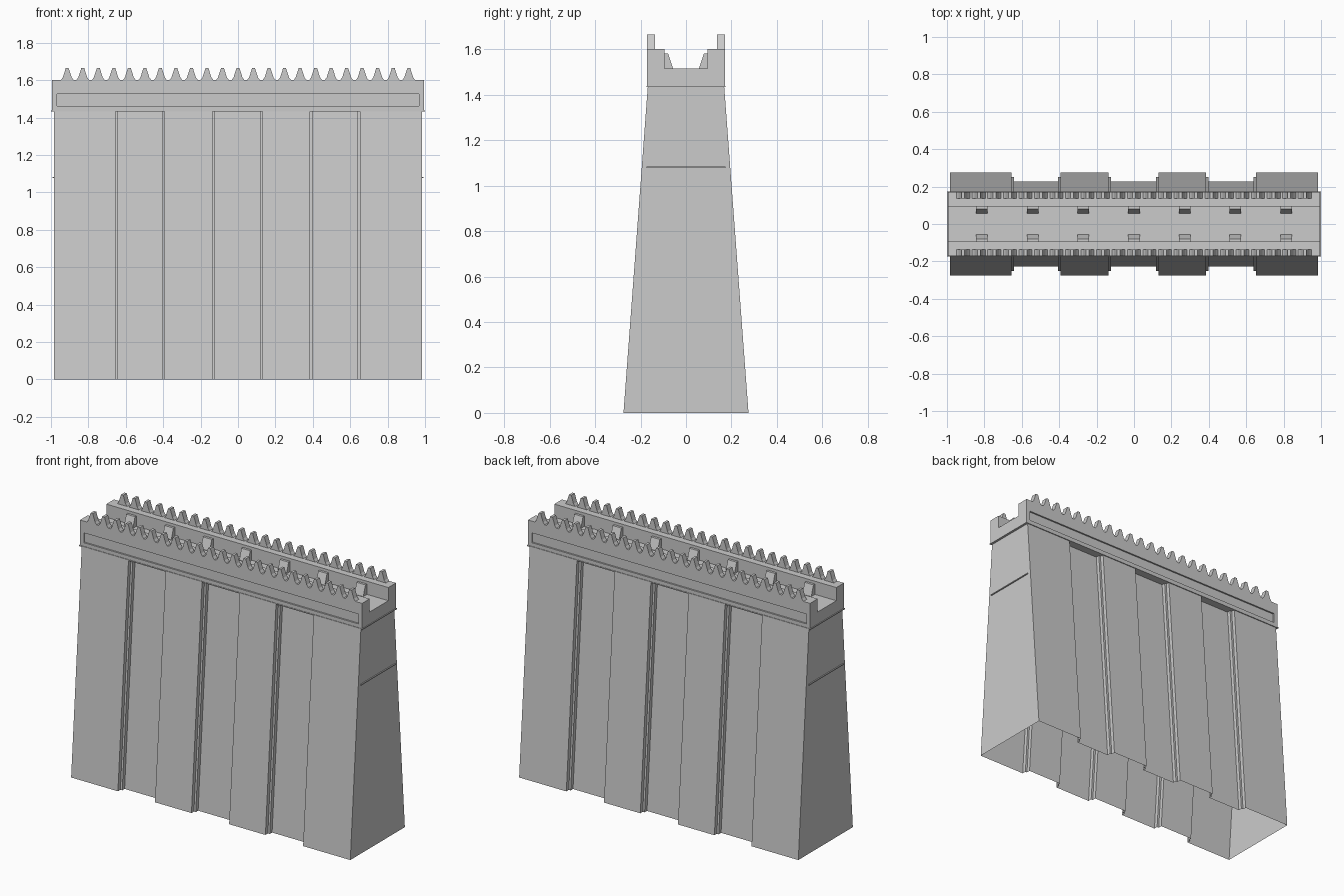
import bpy, bmesh

if "Cube" in bpy.data.objects:
    bpy.data.objects.remove(bpy.data.objects["Cube"])


def finish(bm, name):
    bmesh.ops.recalc_face_normals(bm, faces=bm.faces[:])
    me = bpy.data.meshes.new(name)
    bm.to_mesh(me)
    bm.free()
    ob = bpy.data.objects.new(name, me)
    bpy.context.collection.objects.link(ob)
    return ob


def prism(bm, a, b, caps=(True, True)):
    """Join two matching rings of points into a prism."""
    va, vb = [bm.verts.new(p) for p in a], [bm.verts.new(p) for p in b]
    n = len(a)
    for i in range(n):
        bm.faces.new((va[i], va[(i + 1) % n], vb[(i + 1) % n], vb[i]))
    if caps[0]:
        bm.faces.new(va)
    if caps[1]:
        bm.faces.new(vb)


def slab(bm, x0, x1, y0, y1, z0, z1):
    ring = [(x0, y0), (x1, y0), (x1, y1), (x0, y1)]
    prism(bm, [(x, y, z0) for x, y in ring], [(x, y, z1) for x, y in ring])


# Battered wall: plan with stepped recesses, narrowing upward, open underneath
END = 0.985
side = [(-END, 0.275)]
for x0, x1 in ((-0.655, -0.393), (-0.136, 0.13), (0.386, 0.652)):
    side += [(x0, 0.275), (x0, 0.25), (x0 + 0.013, 0.25), (x0 + 0.013, 0.226),
             (x1 - 0.013, 0.226), (x1 - 0.013, 0.25), (x1, 0.25), (x1, 0.275)]
side.append((END, 0.275))
plan = side + [(x, -y) for x, y in reversed(side)]
TOP, LEAN = 1.436, 0.107
bm = bmesh.new()
prism(bm, [(x, y, 0) for x, y in plan],
      [(x, y - LEAN if y > 0 else y + LEAN, TOP) for x, y in plan], (False, True))
finish(bm, "wall_body")

# Parapet: channel section with a long sunken panel on each outer face
half = [(0.171, TOP), (0.171, 1.6), (0.094, 1.6), (0.094, 1.516)]
section = half + [(-y, z) for y, z in reversed(half)]
PX = 0.995
bm = bmesh.new()
prism(bm, [(-PX, y, z) for y, z in section], [(PX, y, z) for y, z in section])
bmesh.ops.recalc_face_normals(bm, faces=bm.faces[:])
outer = [f for f in bm.faces if abs(f.calc_center_median().y) > 0.17]
for f in outer:
    bmesh.ops.inset_individual(bm, faces=[f], thickness=0.037)
    for v in f.verts:
        if v.co.z > 1.5:
            v.co.z = 1.525
    edge = bmesh.ops.extrude_face_region(bm, geom=[f])
    for v in edge["geom"]:
        if isinstance(v, bmesh.types.BMVert):
            v.co.y -= 0.01 if v.co.y > 0 else -0.01
    if f.is_valid:
        bmesh.ops.delete(bm, geom=[f], context='FACES_ONLY')
finish(bm, "parapet")

# Thin lip under the parapet and ridge on each end
bm = bmesh.new()
for s in (-1, 1):
    slab(bm, s * 0.98, s * 1.0, -0.174, 0.174, 1.433, 1.439)
    slab(bm, -1.0, 1.0, s * 0.16, s * 0.174, 1.433, 1.439)
finish(bm, "parapet_lip")
bm = bmesh.new()
for s in (-1, 1):
    slab(bm, s * 0.98, s * 0.992, -0.174, 0.174, 1.077, 1.083)
finish(bm, "end_ridges")

# Rows of pointed teeth
tooth = [(-0.035, 1.6), (-0.024, 1.614), (-0.008, 1.664),
         (0.008, 1.664), (0.024, 1.614), (0.035, 1.6)]
bm = bmesh.new()
for i in range(23):
    cx = (i - 11) * 0.083
    for s in (-1, 1):
        prism(bm, [(cx + x, s * 0.136, z) for x, z in tooth],
              [(cx + x, s * 0.171, z) for x, z in tooth])
finish(bm, "battlement_teeth")

# Sloped blocks along the walkway
block = [(0.094, 1.516), (0.057, 1.516), (0.079, 1.582), (0.094, 1.582)]
bm = bmesh.new()
for i in range(7):
    cx = (i - 3) * 0.271
    for s in (-1, 1):
        prism(bm, [(cx - 0.031, s * y, z) for y, z in block],
              [(cx + 0.031, s * y, z) for y, z in block])
finish(bm, "walkway_blocks")
